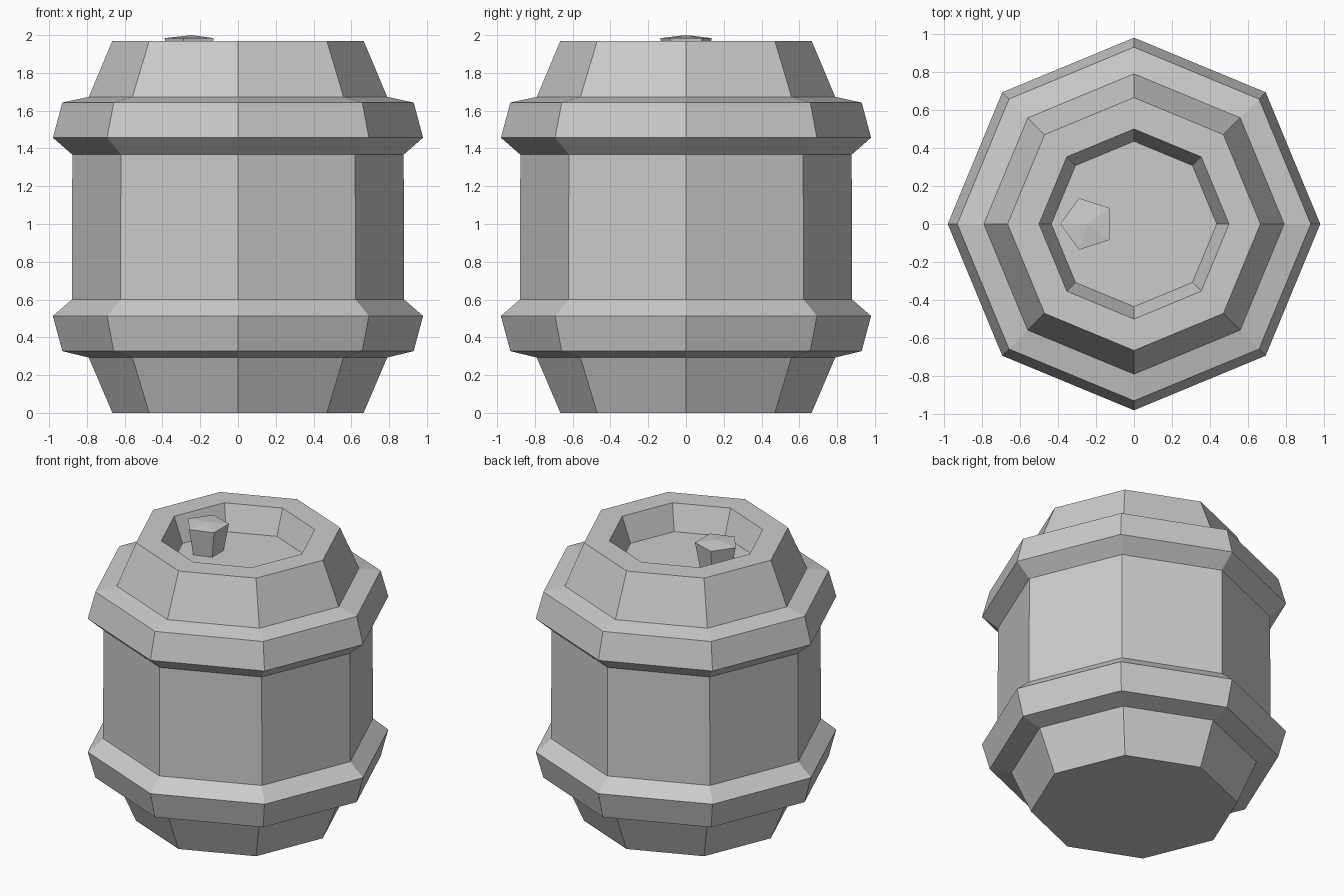
import bpy, bmesh
from math import cos, sin, pi

if "Cube" in bpy.data.objects:
    bpy.data.objects.remove(bpy.data.objects["Cube"])


def lathe(name, profile, sides, centre_x=0.0, start=0.0):
    """Revolve (radius, z) points into a closed faceted solid."""
    bm = bmesh.new()
    rings = []
    for r, z in profile:
        if r == 0:
            rings.append([bm.verts.new((centre_x, 0, z))] * sides)
        else:
            rings.append([bm.verts.new((centre_x + r * cos(start + 2 * pi * i / sides),
                                        r * sin(start + 2 * pi * i / sides), z))
                          for i in range(sides)])
    for low, high in zip(rings, rings[1:]):
        for i in range(sides):
            j = (i + 1) % sides
            corners = [low[i], low[j], high[j], high[i]]
            bm.faces.new(list(dict.fromkeys(corners)))
    # flat caps where the profile does not end on the axis
    if profile[0][0] > 0:
        bm.faces.new(rings[0][::-1])
    if profile[-1][0] > 0:
        bm.faces.new(rings[-1])
    bmesh.ops.recalc_face_normals(bm, faces=bm.faces)
    mesh = bpy.data.meshes.new(name)
    bm.to_mesh(mesh)
    bm.free()
    obj = bpy.data.objects.new(name, mesh)
    bpy.context.collection.objects.link(obj)
    return obj


# Octagonal barrel: base taper, lower hoop, wall, upper hoop, shoulder, recessed lid
lathe("barrel_body", [
    (0.665, 0.0), (0.79, 0.293),
    (0.93, 0.327), (0.98, 0.513), (0.88, 0.60),
    (0.877, 1.367), (0.98, 1.457), (0.93, 1.643),
    (0.79, 1.673), (0.665, 1.97),
    (0.50, 1.97), (0.435, 1.795)], 8)

# Five-sided tapered stopper with a shallow pointed top, standing in the lid
lathe("stopper", [(0.108, 1.79), (0.143, 1.984), (0, 2.0)], 5,
      centre_x=-0.245, start=pi)
